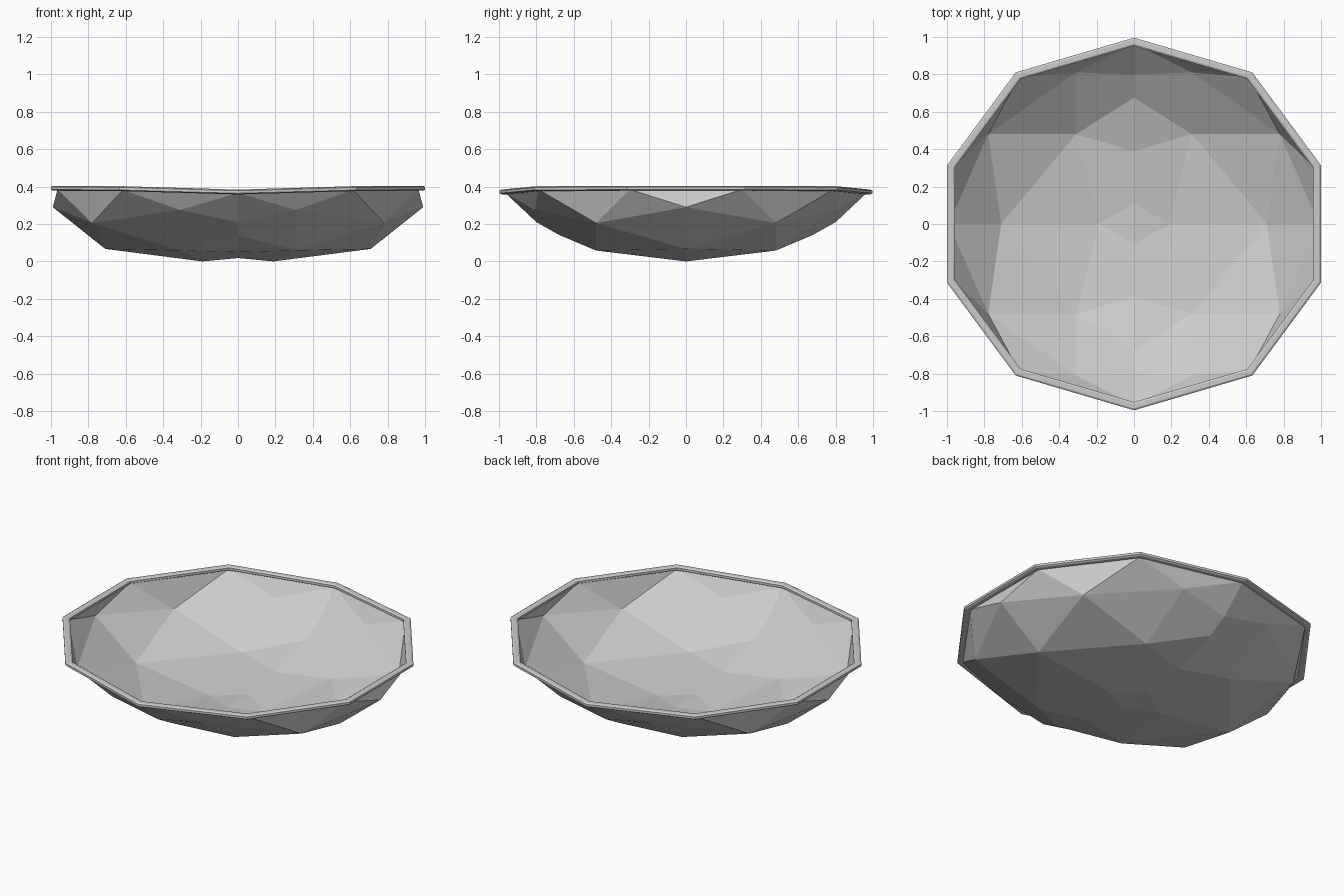
import bpy
import bmesh
from mathutils import Vector

cube = bpy.data.objects.get("Cube")
if cube:
    bpy.data.objects.remove(cube)

grey = bpy.data.materials.new("plain grey")
grey.use_nodes = True
colour = (0.6, 0.6, 0.6, 1)
grey.diffuse_color = colour
grey.node_tree.nodes["Principled BSDF"].inputs["Base Color"].default_value = colour


def quarter_object(name, bm):
    """Turn a quarter mesh (x >= 0, y >= 0) into a whole part by mirroring."""
    bmesh.ops.recalc_face_normals(bm, faces=bm.faces)
    mesh = bpy.data.meshes.new(name)
    bm.to_mesh(mesh)
    bm.free()
    mesh.materials.append(grey)
    obj = bpy.data.objects.new(name, mesh)
    bpy.context.collection.objects.link(obj)
    mirror = obj.modifiers.new("mirror", 'MIRROR')
    mirror.use_axis = (True, True, False)
    mirror.merge_threshold = 0.002
    return obj


# Faceted bowl: corner points of one quarter
points = {
    "rim_side": (0.965, 0, 0.385),
    "rim_low": (0.965, 0.30, 0.385),
    "rim_mid": (0.615, 0.785, 0.382),
    "rim_end": (0, 0.965, 0.365),
    "side": (0.99, 0, 0.29),
    "corner": (0.78, 0.48, 0.205),
    "end": (0.31, 0.81, 0.275),
    "floor_side": (0.71, 0, 0.067),
    "floor_end": (0.31, 0.48, 0.058),
    "foot": (0.19, 0, 0),
    "seam_a": (0, 0, 0.018),
    "seam_b": (0, 0.11, 0.018),
    "seam_c": (0, 0.39, 0.05),
    "seam_d": (0, 0.675, 0.14),
    "seam_e": (0, 0.80, 0.21),
}
facets = [
    "side rim_side rim_low", "side rim_low corner", "rim_low rim_mid corner",
    "rim_mid end corner", "rim_mid rim_end end", "rim_end seam_e end",
    "end seam_e seam_d floor_end", "seam_d seam_c floor_end",
    "floor_end seam_c seam_b foot", "foot seam_b seam_a",
    "side corner floor_side", "corner end floor_end",
    "corner floor_end floor_side", "floor_side floor_end foot",
]
bm = bmesh.new()
verts = {key: bm.verts.new(co) for key, co in points.items()}
for facet in facets:
    bm.faces.new([verts[key] for key in facet.split()])
quarter_object("bowl", bm)

# Rim: a chamfered band swept along the ten-sided edge
path = [(0.978, 0, 0.391), (0.978, 0.308, 0.391),
        (0.619, 0.793, 0.389), (0, 0.974, 0.371)]
wide, tall, inner_wide, inner_tall = 0.022, 0.013, 0.012, 0.007
section = [(wide, -inner_tall), (wide, inner_tall), (inner_wide, tall), (-inner_wide, tall),
           (-wide, inner_tall), (-wide, -inner_tall), (-inner_wide, -tall), (inner_wide, -tall)]
bm = bmesh.new()
rings = []
for co in path:
    centre = Vector(co)
    out = Vector((centre.x, centre.y, 0)).normalized()
    rings.append([bm.verts.new(centre + out * u + Vector((0, 0, v))) for u, v in section])
for ring, following in zip(rings, rings[1:]):
    for i in range(len(section)):
        j = (i + 1) % len(section)
        bm.faces.new((ring[i], ring[j], following[j], following[i]))
quarter_object("rim", bm)
